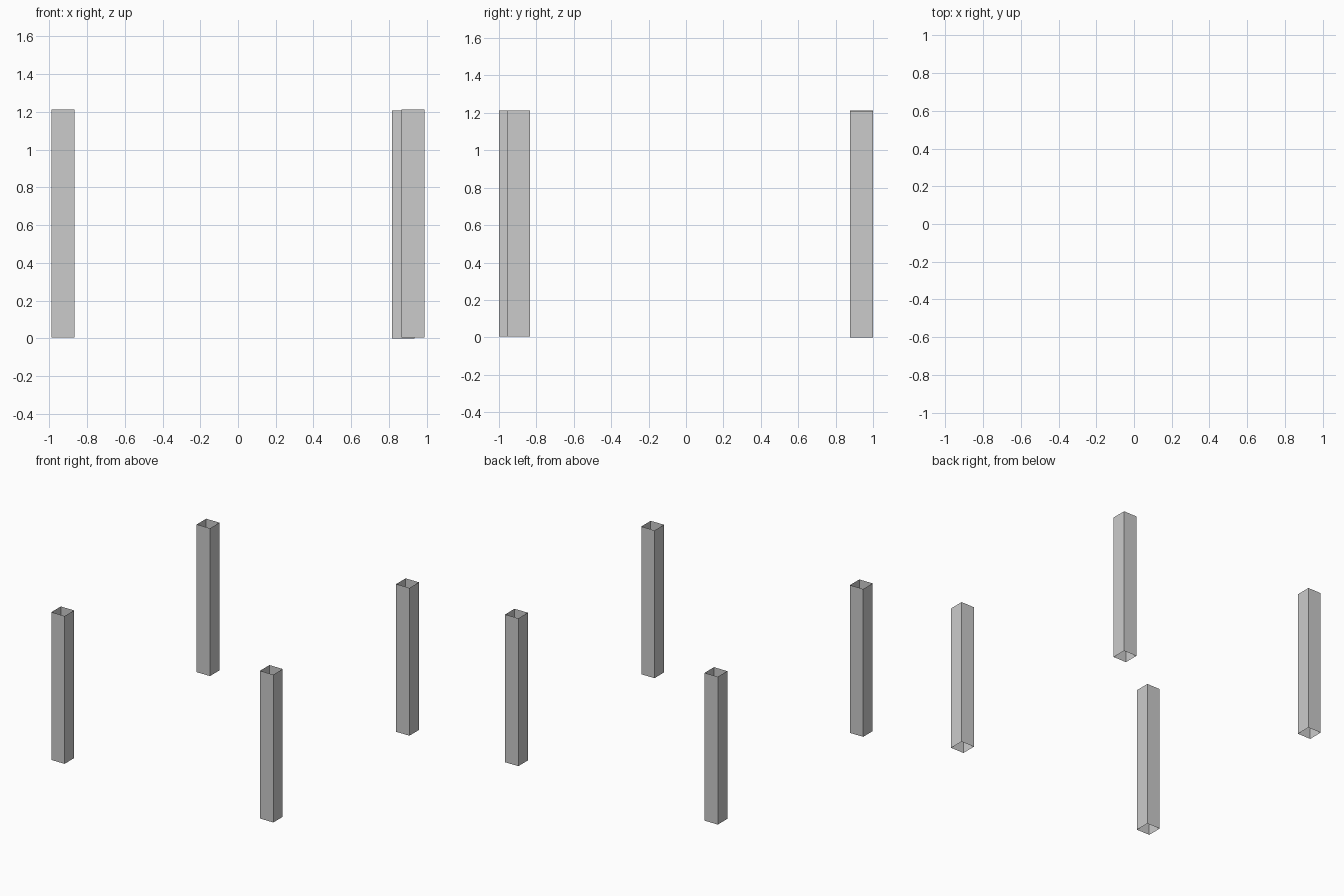
import bpy
import bmesh
from mathutils import Matrix

if "Cube" in bpy.data.objects:
    bpy.data.objects.remove(bpy.data.objects["Cube"])

WIDTH, DEPTH, HEIGHT = 0.12, 0.122, 1.208


def open_post(name, x, y, z):
    """Square single-walled post, open at top and bottom."""
    bm = bmesh.new()
    bmesh.ops.create_cube(bm, size=1, matrix=Matrix.Diagonal((WIDTH, DEPTH, HEIGHT, 1)))
    bm.normal_update()
    caps = [f for f in bm.faces if abs(f.normal.z) > 0.5]
    bmesh.ops.delete(bm, geom=caps, context='FACES_ONLY')
    mesh = bpy.data.meshes.new(name)
    bm.to_mesh(mesh)
    bm.free()
    post = bpy.data.objects.new(name, mesh)
    post.location = (x, y, z + HEIGHT / 2)
    bpy.context.collection.objects.link(post)


# Four corner posts; the right-hand ones are slightly out of line
open_post("front_left_post", -0.928, -0.939, 0.005)
open_post("front_right_post", 0.928, -0.894, 0.005)
open_post("back_left_post", -0.928, 0.939, 0.005)
open_post("back_right_post", 0.876, 0.939, 0.0)
